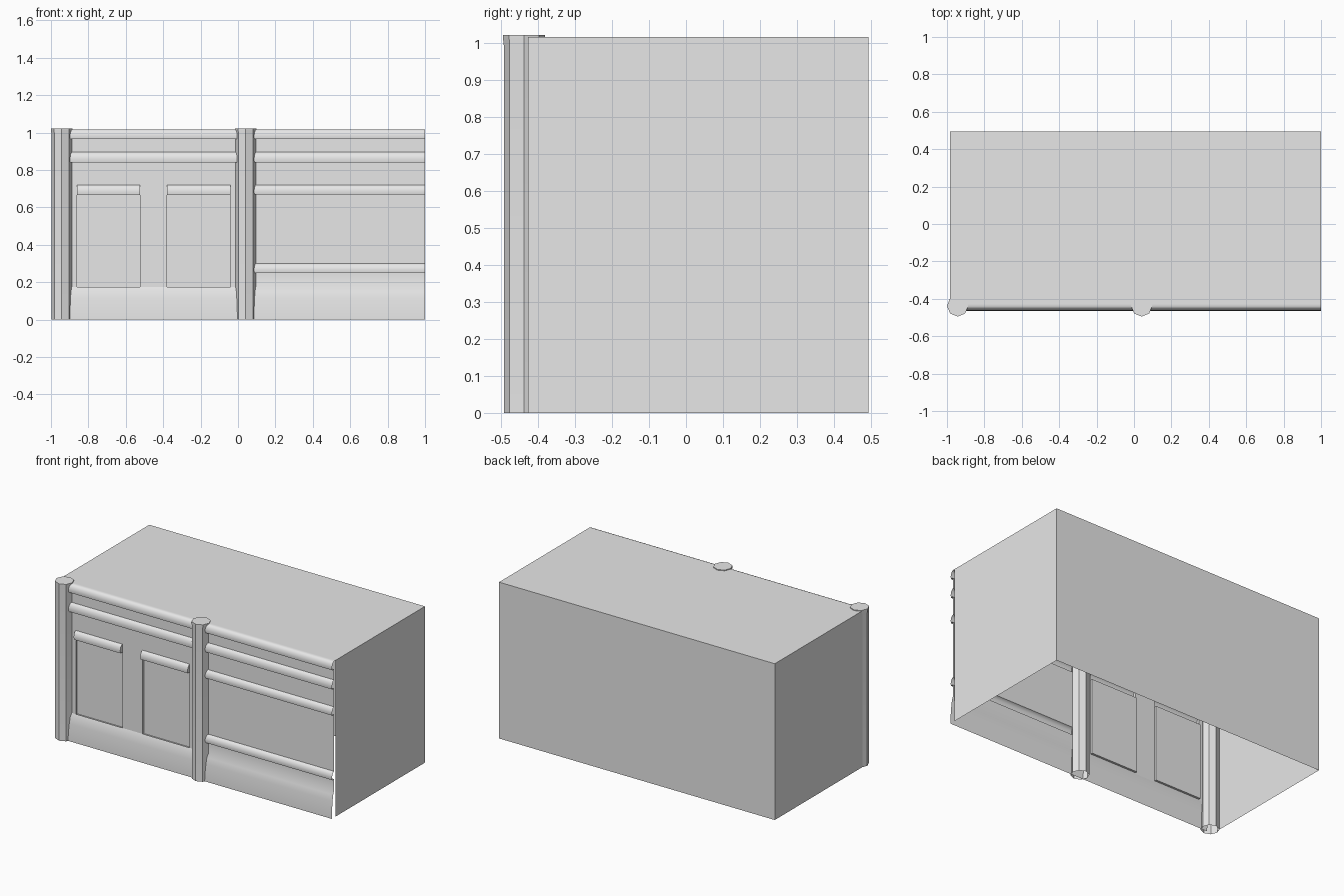
import bpy, bmesh, math

old = bpy.data.objects.get("Cube")
if old:
    bpy.data.objects.remove(old, do_unlink=True)

grey = bpy.data.materials.new("plain grey")
grey.use_nodes = True
grey.diffuse_color = (0.8, 0.8, 0.8, 1)
grey.node_tree.nodes["Principled BSDF"].inputs["Base Color"].default_value = (0.8, 0.8, 0.8, 1)

WALL = -0.44      # plane of the front sheet
PANEL = -0.426    # plane of the recessed panels
TOP = 1.017


def finish(name, bm):
    bmesh.ops.remove_doubles(bm, verts=bm.verts, dist=1e-5)
    mesh = bpy.data.meshes.new(name)
    bm.to_mesh(mesh)
    bm.free()
    mesh.materials.append(grey)
    ob = bpy.data.objects.new(name, mesh)
    bpy.context.collection.objects.link(ob)
    bpy.ops.object.select_all(action='DESELECT')
    ob.select_set(True)
    bpy.context.view_layer.objects.active = ob
    bpy.ops.object.shade_smooth_by_angle(angle=math.radians(38))
    return ob


def sweep(bm, profile, x0, x1):
    """Sheet made by sweeping a (y, z) profile, listed upwards, along x."""
    rows = [(bm.verts.new((x0, y, z)), bm.verts.new((x1, y, z))) for y, z in profile]
    for (a, b), (d, c) in zip(rows, rows[1:]):
        bm.faces.new((a, b, c, d))


def moulding(z0, z1):
    """Rounded band standing out from the wall plane."""
    h = z1 - z0
    return [(WALL, z0), (WALL - 0.019, z0), (WALL - 0.022, z0 + 0.35 * h),
            (WALL - 0.017, z0 + 0.7 * h), (WALL - 0.009, z0 + 0.92 * h), (WALL, z1)]


# Hollow shell of the building, open below and in front
bm = bmesh.new()
bmesh.ops.create_cube(bm, size=1)
for v in bm.verts:
    v.co.x = 1.0 if v.co.x > 0 else -0.985
    v.co.y = 0.494 if v.co.y > 0 else -0.427
    v.co.z = TOP if v.co.z > 0 else 0
bm.normal_update()
openings = [f for f in bm.faces if f.normal.z < -0.5 or f.normal.y < -0.5]
bmesh.ops.delete(bm, geom=openings, context='FACES_ONLY')
finish("building_shell", bm)

# Sloping plinth along the whole front
plinth = [(-0.464, 0), (-0.464, 0.008), (-0.461, 0.06), (-0.456, 0.11),
          (-0.45, 0.15), (WALL, 0.175)]
upper_bands = moulding(0.84, 0.895) + moulding(0.965, TOP) + [(-0.427, TOP)]

# Right half of the front: plinth and four bands on one sheet
bm = bmesh.new()
sweep(bm, plinth + moulding(0.25, 0.3) + moulding(0.67, 0.72) + upper_bands, 0.04, 1.0)
finish("banded_front_wall", bm)

# Left half of the front: plinth and upper wall
bm = bmesh.new()
sweep(bm, plinth, -0.943, 0.04)
finish("left_plinth", bm)
bm = bmesh.new()
sweep(bm, [(WALL, 0.72)] + upper_bands, -0.943, 0.04)
finish("left_upper_wall", bm)

# Piers beside the recessed panels
for name, x0, x1 in (("outer_pier", -0.943, -0.86), ("middle_pier", -0.525, -0.38),
                     ("inner_pier", -0.04, 0.04)):
    bm = bmesh.new()
    sweep(bm, [(WALL, 0.165), (WALL, 0.72)], x0, x1)
    finish(name, bm)

# Recessed panels with reveals and a rounded lintel
for side, x0, x1 in (("outer", -0.86, -0.525), ("inner", -0.38, -0.04)):
    bm = bmesh.new()
    sweep(bm, [(WALL, 0.172), (PANEL, 0.172), (PANEL, 0.667), (WALL, 0.667)], x0, x1)
    for x in (x0, x1):
        corners = [(WALL, 0.172), (PANEL, 0.172), (PANEL, 0.667), (WALL, 0.667)]
        if x == x1:
            corners.reverse()
        bm.faces.new([bm.verts.new((x, y, z)) for y, z in corners])
    finish(side + "_panel", bm)
    bm = bmesh.new()
    band = moulding(0.667, 0.72)
    sweep(bm, band, x0, x1)
    for x in (x0, x1):
        ends = band if x == x1 else band[::-1]
        bm.faces.new([bm.verts.new((x, y, z)) for y, z in ends])
    finish(side + "_lintel", bm)

# Hollow eight-sided columns with a closed, slightly wider top
for name, cx in (("corner_column", -0.943), ("middle_column", 0.041)):
    bm = bmesh.new()
    rings = []
    for r, z in ((0.055, 0), (0.055, 0.995), (0.057, 1.012), (0.057, 1.022)):
        rings.append([bm.verts.new((cx + r * math.sin(i * math.tau / 8),
                                    -0.438 - r * math.cos(i * math.tau / 8), z))
                      for i in range(8)])
    for low, high in zip(rings, rings[1:]):
        for i in range(8):
            j = (i + 1) % 8
            bm.faces.new((low[i], low[j], high[j], high[i]))
    bm.faces.new(rings[-1])
    ob = finish(name, bm)
    # Eight sides meet at 45 degrees, so allow a wider smoothing angle
    ob.select_set(True)
    bpy.ops.object.shade_smooth_by_angle(angle=math.radians(50))
